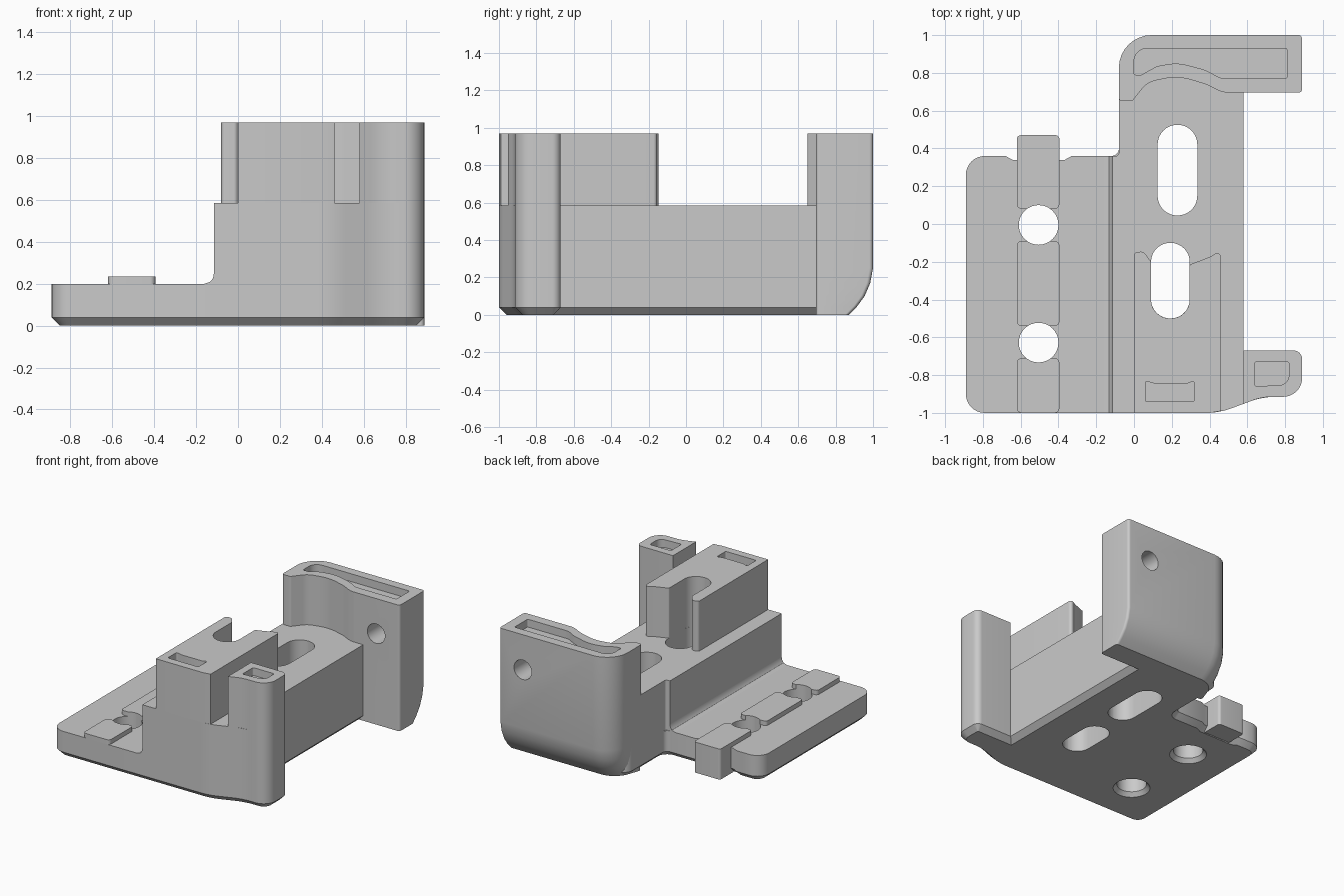
import bpy, bmesh, math
from mathutils import Vector

if "Cube" in bpy.data.objects:
    bpy.data.objects.remove(bpy.data.objects["Cube"], do_unlink=True)

grey = bpy.data.materials.new("plain_grey")
grey.use_nodes = True
COLOR = (0.59, 0.59, 0.59, 1)
grey.diffuse_color = COLOR
grey.node_tree.nodes["Principled BSDF"].inputs["Base Color"].default_value = COLOR


def rounded(corners, steps=8):
    """Closed outline from (x, y, radius) corners."""
    pts = []
    for i, c in enumerate(corners):
        p = Vector(c[:2])
        if len(c) < 3:
            pts.append(p)
            continue
        u = Vector(corners[i - 1][:2]) - p
        v = Vector(corners[(i + 1) % len(corners)][:2]) - p
        room = 0.495 * min(u.length, v.length)
        u.normalize()
        v.normalize()
        half = math.acos(max(-1, min(1, u.dot(v)))) / 2
        d = min(c[2] / math.tan(half), room)
        r = d * math.tan(half)
        center = p + (u + v).normalized() * (r / math.sin(half))
        a, b = p + u * d - center, p + v * d - center
        start = math.atan2(a.y, a.x)
        sweep = math.atan2(a.x * b.y - a.y * b.x, a.dot(b))
        for k in range(steps + 1):
            t = start + sweep * k / steps
            pts.append(center + Vector((math.cos(t), math.sin(t))) * r)
    return pts


def loft(name, rings, chamfer=0, axis="Z"):
    """Solid through (outline, height) rings; axis Y extrudes an x-z outline."""
    bm = bmesh.new()
    loops = []
    for outline, h in rings:
        loops.append([bm.verts.new((p.x, p.y, h) if axis == "Z" else (p.x, h, p.y))
                      for p in outline])
    n = len(loops[0])
    bottom = bm.faces.new(loops[0])
    bm.faces.new(loops[-1])
    for lo, hi in zip(loops, loops[1:]):
        for i in range(n):
            j = (i + 1) % n
            bm.faces.new((lo[i], lo[j], hi[j], hi[i]))
    bmesh.ops.recalc_face_normals(bm, faces=bm.faces[:])
    if chamfer:
        bmesh.ops.bevel(bm, geom=list(bottom.edges), offset=chamfer, segments=1,
                        affect="EDGES", clamp_overlap=False)
    mesh = bpy.data.meshes.new(name)
    bm.to_mesh(mesh)
    bm.free()
    mesh.materials.append(grey)
    obj = bpy.data.objects.new(name, mesh)
    bpy.context.collection.objects.link(obj)
    return obj


def prism(name, corners, z0, z1, chamfer=0, axis="Z"):
    outline = rounded(corners)
    return loft(name, [(outline, z0), (outline, z1)], chamfer, axis)


def box(x0, x1, y0, y1, r):
    return [(x0, y0, r), (x1, y0, r), (x1, y1, r), (x0, y1, r)]


def circle(x, y, r):
    return [Vector((x + r * math.cos(a), y + r * math.sin(a)))
            for a in (k * math.tau / 32 for k in range(32))]


def cut(obj, *cutters):
    for cutter in cutters:
        cutter.hide_render = True
        mod = obj.modifiers.new("cut", "BOOLEAN")
        mod.operation = "DIFFERENCE"
        mod.solver = "EXACT"
        mod.object = cutter
        bpy.context.view_layer.objects.active = obj
        bpy.ops.object.modifier_apply(modifier=mod.name)


STEP, TOP, PLATE = 0.585, 0.97, 0.2

# Shared right-hand edge: curved front, post corner, side, and back under the wall
post_edge = [(0.68, -0.915, 0.4), (0.89, -0.915, 0.1), (0.89, -0.67, 0.045), (0.58, -0.67)]
right_edge = [(0.45, -1, 0.4)] + post_edge + [(0.58, 0.84), (-0.08, 0.84, 0.08)]

# Foot plate with chamfered underside
foot = prism("foot_plate", [(-0.89, -1, 0.1)] + right_edge + [
    (-0.08, 0.36, 0.04), (-0.33, 0.36), (-0.37, 0.338), (-0.64, 0.338), (-0.68, 0.36),
    (-0.89, 0.36, 0.1)], 0, PLATE, chamfer=0.04)

# Raised main block
block = prism("main_block", [(-0.115, -1)] + right_edge + [
    (-0.08, 0.36, 0.02), (-0.115, 0.36)], PLATE, STEP)

# Concave fillet where plate meets block
fillet = prism("block_fillet", [(-0.115, PLATE), (-0.115, 0.25), (-0.119, 0.228),
                                (-0.132, 0.21), (-0.16, PLATE)], -1, 0.36, axis="Y")

# Slotted front tower
tower = prism("front_tower", [
    (0, -1), (0.4, -1), (0.46, -0.99), (0.46, -0.14, 0.03), (0.4, -0.175, 0.05),
    (0.295, -0.215, 0.01), (0.295, -0.5, 0.1), (0.09, -0.5, 0.1), (0.09, -0.2, 0.01),
    (0.05, -0.145, 0.03), (0, -0.15, 0.02)], STEP, TOP)

# Front corner post
post = prism("front_post", [(0.58, -0.952)] + post_edge, STEP, TOP)


# Back wall with rounded lower back edge
def wall_outline(inset):
    return rounded([
        (-0.08, 0.65, 0.02), (-0.01, 0.65, 0.02), (0.07, 0.75, 0.12), (0.23, 0.785, 0.3),
        (0.38, 0.74, 0.2), (0.47, 0.695, 0.15), (0.89, 0.695, 0.02),
        (0.89, 1 - inset, 0.02), (-0.08 + 0.6 * inset, 1 - inset, 0.21)])


curve = [(0.13, 0), (0.085, 0.045), (0.045, 0.1), (0.015, 0.17), (0, 0.25), (0, TOP)]
wall = loft("back_wall", [(wall_outline(d), z) for d, z in curve])

# Shallow pockets in the top faces
pocket_z = (TOP - 0.06, TOP + 0.1)
pockets = [
    prism("tower_pocket", [(0.06, -0.94, 0.01), (0.32, -0.94, 0.01), (0.32, -0.83, 0.01),
                           (0.28, -0.845), (0.11, -0.845), (0.06, -0.83, 0.01)], *pocket_z),
    prism("post_pocket", [(0.64, -0.86, 0.01), (0.82, -0.85, 0.05),
                          (0.82, -0.73, 0.01), (0.64, -0.73, 0.01)], *pocket_z),
    prism("wall_pocket", [
        (0, 0.79, 0.01), (0.04, 0.79, 0.01), (0.12, 0.835, 0.1), (0.23, 0.855, 0.3),
        (0.38, 0.815, 0.2), (0.46, 0.77, 0.1), (0.81, 0.77, 0.01), (0.81, 0.93, 0.01),
        (0, 0.93, 0.1)], *pocket_z)]
for part, pocket in zip((tower, post, wall), pockets):
    cut(part, pocket)

# Round hole through the back wall
wall_hole = loft("wall_hole", [(circle(0.69, 0.7, 0.075), y) for y in (0.5, 1.2)], axis="Y")
cut(wall, wall_hole)

# Long slots through block and plate
slots = [prism("back_slot", box(0.125, 0.335, 0.045, 0.525, 0.104), -0.1, 0.8),
         prism("front_slot", box(0.09, 0.295, -0.5, -0.1, 0.101), -0.1, 0.8)]
cut(block, *slots)

# Screw holes in the plate, countersunk below
holes = [loft("screw_hole", [(circle(-0.505, y, r), z) for r, z in
                             ((0.14, -0.01), (0.105, 0.03), (0.105, 0.4))])
         for y in (-0.005, -0.628)]
cut(foot, *slots, *holes)

# Raised key rail in three pieces, plus the tab past the plate
rails = [prism("key_rail", box(-0.62, -0.395, y0, y1, 0.025), PLATE, 0.235)
         for y0, y1 in ((-1, -0.71), (-0.54, -0.09), (0.08, 0.34))]
for rail in rails:
    cut(rail, *holes)
tab = prism("key_tab", [(-0.62, 0.31), (-0.395, 0.31), (-0.395, 0.47, 0.02),
                        (-0.62, 0.47, 0.02)], 0, 0.235)

for helper in pockets + slots + holes + [wall_hole]:
    bpy.data.objects.remove(helper, do_unlink=True)

# Smooth curved walls, keep edges crisp
for part in [foot, block, fillet, tower, post, wall, tab] + rails:
    bpy.ops.object.select_all(action="DESELECT")
    part.select_set(True)
    bpy.context.view_layer.objects.active = part
    bpy.ops.object.shade_smooth_by_angle(angle=math.radians(30))
